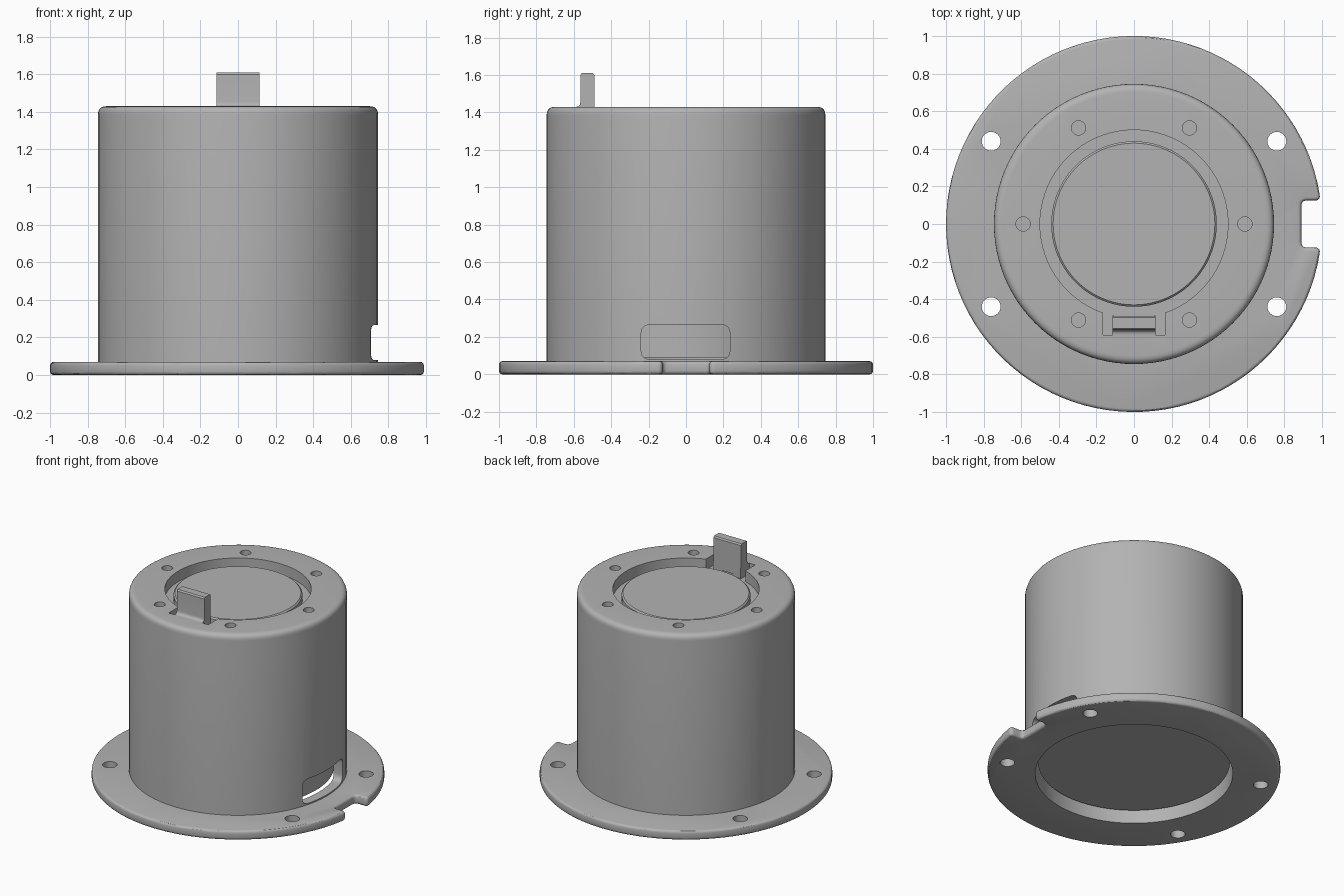
import bpy, bmesh, math
from mathutils import Vector, Matrix

if "Cube" in bpy.data.objects:
    bpy.data.objects.remove(bpy.data.objects["Cube"])

SEG = 96
grey = bpy.data.materials.new("plain grey")
grey.use_nodes = True
COLOUR = (0.45, 0.45, 0.45, 1)
grey.diffuse_color = COLOUR
grey.node_tree.nodes["Principled BSDF"].inputs["Base Color"].default_value = COLOUR


def finish(bm, name):
    bmesh.ops.recalc_face_normals(bm, faces=bm.faces)
    mesh = bpy.data.meshes.new(name)
    bm.to_mesh(mesh)
    bm.free()
    mesh.materials.append(grey)
    obj = bpy.data.objects.new(name, mesh)
    bpy.context.collection.objects.link(obj)
    return obj


def activate(obj):
    bpy.ops.object.select_all(action='DESELECT')
    obj.select_set(True)
    bpy.context.view_layer.objects.active = obj


def lathe(name, profile):
    """Revolve a closed (radius, z) loop, or one that starts and ends on the axis."""
    bm = bmesh.new()
    verts = [bm.verts.new((r, 0, z)) for r, z in profile]
    edges = [bm.edges.new((a, b)) for a, b in zip(verts, verts[1:])]
    if profile[0][0] > 0:
        edges.append(bm.edges.new((verts[-1], verts[0])))
    bmesh.ops.spin(bm, geom=verts + edges, cent=(0, 0, 0), axis=(0, 0, 1),
                   angle=math.tau, steps=SEG, use_merge=True)
    bmesh.ops.remove_doubles(bm, verts=bm.verts, dist=1e-5)
    return finish(bm, name)


def prism(name, outline, low, high, matrix=Matrix()):
    """Extrude a 2D outline from low to high, then place it."""
    bm = bmesh.new()
    face = bm.faces.new([bm.verts.new((u, v, low)) for u, v in outline])
    side = bmesh.ops.extrude_face_region(bm, geom=[face])["geom"]
    bmesh.ops.translate(bm, vec=(0, 0, high - low),
                        verts=[g for g in side if isinstance(g, bmesh.types.BMVert)])
    bm.transform(matrix)
    return finish(bm, name)


def corner(before, point, after, radius, steps=6):
    """Points of a rounded corner."""
    p = Vector(point)
    a = p + (Vector(before) - p).normalized() * radius
    b = p + (Vector(after) - p).normalized() * radius
    ts = [i / steps for i in range(steps + 1)]
    return [tuple(a * (1 - t) ** 2 + p * 2 * t * (1 - t) + b * t * t) for t in ts]


def rounded(points, radius):
    n = len(points)
    return [q for i in range(n)
            for q in corner(points[i - 1], points[i], points[(i + 1) % n], radius)]


def box(x0, x1, y0, y1):
    return [(x0, y0), (x1, y0), (x1, y1), (x0, y1)]


def circle(x, y, r, n=32):
    return [(x + r * math.cos(math.tau * i / n), y + r * math.sin(math.tau * i / n))
            for i in range(n)]


def cut(obj, cutter):
    mod = obj.modifiers.new("cut", 'BOOLEAN')
    mod.operation, mod.solver, mod.object = 'DIFFERENCE', 'EXACT', cutter
    activate(obj)
    bpy.ops.object.modifier_apply(modifier=mod.name)
    bpy.data.objects.remove(cutter)


def bevel(obj, width, segments):
    mod = obj.modifiers.new("bevel", 'BEVEL')
    mod.width, mod.segments = width, segments
    mod.limit_method, mod.angle_limit = 'ANGLE', math.radians(50)
    activate(obj)
    bpy.ops.object.modifier_apply(modifier=mod.name)


def smooth(obj):
    activate(obj)
    bpy.ops.object.shade_smooth_by_angle(angle=math.radians(30))


# Axes that turn a 2D outline (u, v) into (y, z), extruded along x
ALONG_X = Matrix(((0, 0, 1, 0), (1, 0, 0, 0), (0, 1, 0, 0), (0, 0, 0, 1)))

# Base flange: disc with a rounded notch at +x, soft rim, bore and four holes
HALF, DEEP = 0.125, 0.89
tip = math.sqrt(1 - HALF ** 2)
start = math.asin(HALF) + 0.035
rim = [(math.cos(a), math.sin(a)) for a in
       (start + (math.tau - 2 * start) * i / SEG for i in range(SEG + 1))]
mouth_low, mouth_high = (tip, -HALF), (tip, HALF)
in_low, in_high = (DEEP, -HALF), (DEEP, HALF)
outline = (rim + corner(rim[-1], mouth_low, in_low, 0.03)
           + corner(mouth_low, in_low, in_high, 0.03)
           + corner(in_low, in_high, mouth_high, 0.03)
           + corner(in_high, mouth_high, rim[0], 0.03))
flange = prism("base_flange", outline, 0, 0.07)
bevel(flange, 0.018, 3)
cut(flange, prism("bore", circle(0, 0, 0.675, SEG), -0.1, 0.2))
for sx in (-1, 1):
    for sy in (-1, 1):
        cut(flange, prism("bolt_hole", circle(sx * 0.76, sy * 0.44, 0.05), -0.1, 0.2))
smooth(flange)

# Housing: hollow cylinder with a rounded shoulder and an open cap
TOP, FLOOR = 1.43, 1.35
shoulder = corner((0.745, 0), (0.745, TOP), (0, TOP), 0.045)
housing = lathe("housing", [(0.675, 0.06), (0.745, 0.06)] + shoulder
                + [(0.5, TOP), (0.5, FLOOR), (0.675, FLOOR)])

# Side windows near the base
window = rounded(box(-0.24, 0.235, 0.08, 0.265), 0.05)
for low, high in ((0.5, 1), (-1, -0.5)):
    cut(housing, prism("window", window, low, high, ALONG_X))

# Screw holes around the cap
for i in range(6):
    a = math.tau * i / 6
    cut(housing, prism("screw_hole",
                       circle(0.59 * math.cos(a), 0.59 * math.sin(a), 0.038, 24), 1.3, 1.5))

# Slots either side of the latch
for x0, x1 in ((0.115, 0.165), (-0.165, -0.115)):
    cut(housing, prism("latch_slot", box(x0, x1, -0.59, -0.44), 1.3, 1.5))
smooth(housing)

# Latch tab with a filleted foot
foot = corner((-0.565, 1.6), (-0.565, TOP), (-0.6, TOP), 0.025)
tab = prism("latch_tab", [(-0.49, 1.37), (-0.49, 1.6), (-0.498, 1.61), (-0.557, 1.61),
                          (-0.565, 1.6)] + foot + [(-0.58, 1.37)],
            -0.115, 0.115, ALONG_X)
smooth(tab)

# Inner drum that fills the housing, with a raised disc on top
drum = lathe("inner_drum", [(0, 0.09), (0.655, 0.09), (0.655, FLOOR - 0.004),
                            (0.44, FLOOR - 0.004), (0.44, 1.39), (0.43, 1.40), (0, 1.40)])
smooth(drum)
